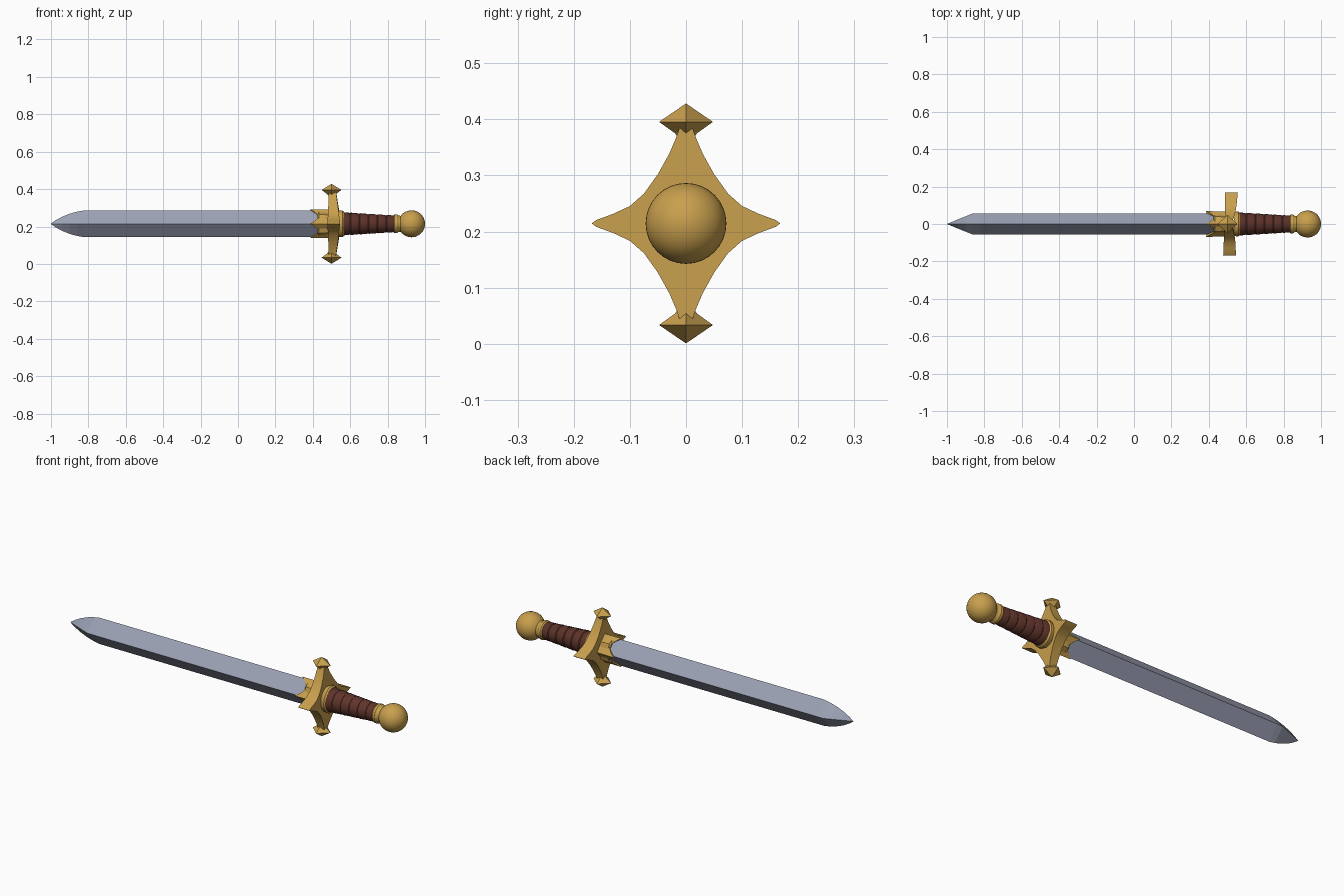
import bpy, bmesh, math

if "Cube" in bpy.data.objects:
    bpy.data.objects.remove(bpy.data.objects["Cube"])

ZC = 0.2145  # height of the sword axis


def material(name, rgb):
    m = bpy.data.materials.new(name)
    m.diffuse_color = (*rgb, 1)
    m.use_nodes = True
    m.node_tree.nodes["Principled BSDF"].inputs["Base Color"].default_value = m.diffuse_color
    return m


STEEL = material("steel", (0.33, 0.36, 0.46))
GOLD = material("gold", (0.58, 0.35, 0.075))
LEATHER = material("brown_leather", (0.115, 0.034, 0.024))


def make(name, verts, faces, mat, smooth=None):
    me = bpy.data.meshes.new(name)
    me.from_pydata(verts, [], faces)
    bm = bmesh.new()
    bm.from_mesh(me)
    bmesh.ops.remove_doubles(bm, verts=bm.verts, dist=1e-5)
    bmesh.ops.recalc_face_normals(bm, faces=bm.faces)
    bm.to_mesh(me)
    bm.free()
    me.materials.append(mat)
    ob = bpy.data.objects.new(name, me)
    bpy.context.collection.objects.link(ob)
    if smooth:
        bpy.ops.object.select_all(action='DESELECT')
        ob.select_set(True)
        bpy.context.view_layer.objects.active = ob
        bpy.ops.object.shade_smooth_by_angle(angle=math.radians(smooth))
    return ob


def skin(name, rings, mat, smooth=None, closed=False):
    """Join equal-length rings of points; cap the ends unless closed."""
    n = len(rings[0])
    verts = [p for r in rings for p in r]
    faces = []
    for i in range(len(rings) if closed else len(rings) - 1):
        a, b = i * n, ((i + 1) % len(rings)) * n
        faces += [(a + j, a + (j + 1) % n, b + (j + 1) % n, b + j) for j in range(n)]
    if not closed:
        faces += [tuple(range(n)), tuple(range(len(verts) - n, len(verts)))]
    return make(name, verts, faces, mat, smooth)


def lathe(name, profile, n, mat, smooth=None):
    """Sections along x: (x, y radius, z radius)."""
    return skin(name, [[(x, ry * math.cos(2 * math.pi * j / n),
                         ZC + rz * math.sin(2 * math.pi * j / n)) for j in range(n)]
                       for x, ry, rz in profile], mat, smooth)


# Blade: diamond section with a curved point
tip = [(-0.9995, 0.0008, 0.002), (-0.975, 0.0105, 0.019), (-0.94, 0.025, 0.038),
       (-0.90, 0.041, 0.054), (-0.86, 0.057, 0.065), (-0.825, 0.057, 0.071)]
lathe("blade", tip + [(0.46, 0.057, 0.071)], 4, STEEL)

# Blade collar: diamond sleeve whose four corners reach forward as prongs
N = 32
front, rear, rear_in, front_in = [], [], [], []
for j in range(N):
    q = j / N * 4
    k, f = int(q), q - int(q)
    corners = [(1, 0), (0, 1), (-1, 0), (0, -1)]
    a, b = corners[k], corners[(k + 1) % 4]
    u, v = a[0] * (1 - f) + b[0] * f, a[1] * (1 - f) + b[1] * f
    c = abs(2 * f - 1)                    # 1 at a corner, 0 at mid face
    xf = 0.43 - 0.045 * c ** 1.6
    s = 1.13 - 0.03 * c
    front.append((xf, u * 0.063 * s, ZC + v * 0.07 * s))
    rear.append((0.49, u * 0.06 * s, ZC + v * 0.07 * s))
    front_in.append((xf + 0.004, u * 0.057, ZC + v * 0.070))
    rear_in.append((0.49, u * 0.05, ZC + v * 0.06))
skin("blade_collar", [front, rear, rear_in, front_in], GOLD, closed=True)
lathe("collar_block", [(0.425, 0.046, 0.062), (0.432, 0.055, 0.07),
                       (0.465, 0.055, 0.07), (0.49, 0.05, 0.064)], 8, GOLD)

# Cross guard: four-pointed star with concave sides, thinner toward the tall arms
quarter = [(0.168, 0.0), (0.16, 0.006), (0.13, 0.017), (0.10, 0.031), (0.075, 0.053),
           (0.05, 0.088), (0.03, 0.124), (0.018, 0.152), (0.010, 0.175)]
outline = (quarter + [(-y, z) for y, z in reversed(quarter)]
           + [(-y, -z) for y, z in quarter[1:]]
           + [(y, -z) for y, z in reversed(quarter[1:])])


def guard_ring(base, slope, k=1.0):
    return [(base + slope * abs(z) + 0.03 * y, y * k, ZC + z * k) for y, z in outline]


skin("cross_guard", [guard_ring(0.482, 0.02), guard_ring(0.55, -0.15)], GOLD, 30)

# Diamond finials on the upper and lower guard arms
for name, s in (("upper_finial", 1), ("lower_finial", -1)):
    rings = []
    for rx, ry, z in ((0.017, 0.012, 0.15), (0.026, 0.02, 0.161),
                      (0.053, 0.048, 0.181), (0.0005, 0.0005, 0.2135)):
        rings.append([(0.5 + rx, 0, ZC + s * z), (0.5, ry, ZC + s * z),
                      (0.5 - rx, 0, ZC + s * z), (0.5, -ry, ZC + s * z)])
    skin(name, rings, GOLD)

# Ring between guard and grip
lathe("grip_ring", [(0.535, 0.06, 0.066), (0.545, 0.066, 0.071), (0.558, 0.066, 0.071),
                    (0.566, 0.06, 0.065)], 32, GOLD, 30)

# Leather grip: tapering stack of wrapped bands
bands, prof = 6, []
x0, x1 = 0.55, 0.84
for i in range(bands):
    for t, d in ((0.0, -0.002), (0.1, 0.002), (0.9, 0.001), (1.0, -0.002)):
        f = (i + t * 0.999) / bands
        r = 0.061 - 0.018 * f + d
        prof.append((x0 + (x1 - x0) * f, r, r))
lathe("grip", prof, 24, LEATHER, 30)

# Ring in front of the pommel, and the ball pommel
lathe("pommel_ring", [(0.83, 0.044, 0.044), (0.837, 0.05, 0.05), (0.85, 0.05, 0.05),
                      (0.858, 0.044, 0.044), (0.875, 0.042, 0.042)], 24, GOLD, 30)
ball = []
for i in range(25):
    a = math.pi * i / 24
    r = max(0.072 * math.sin(a), 1e-4)
    ball.append((0.928 - 0.072 * math.cos(a), r, r))
lathe("pommel", ball, 32, GOLD, 40)
